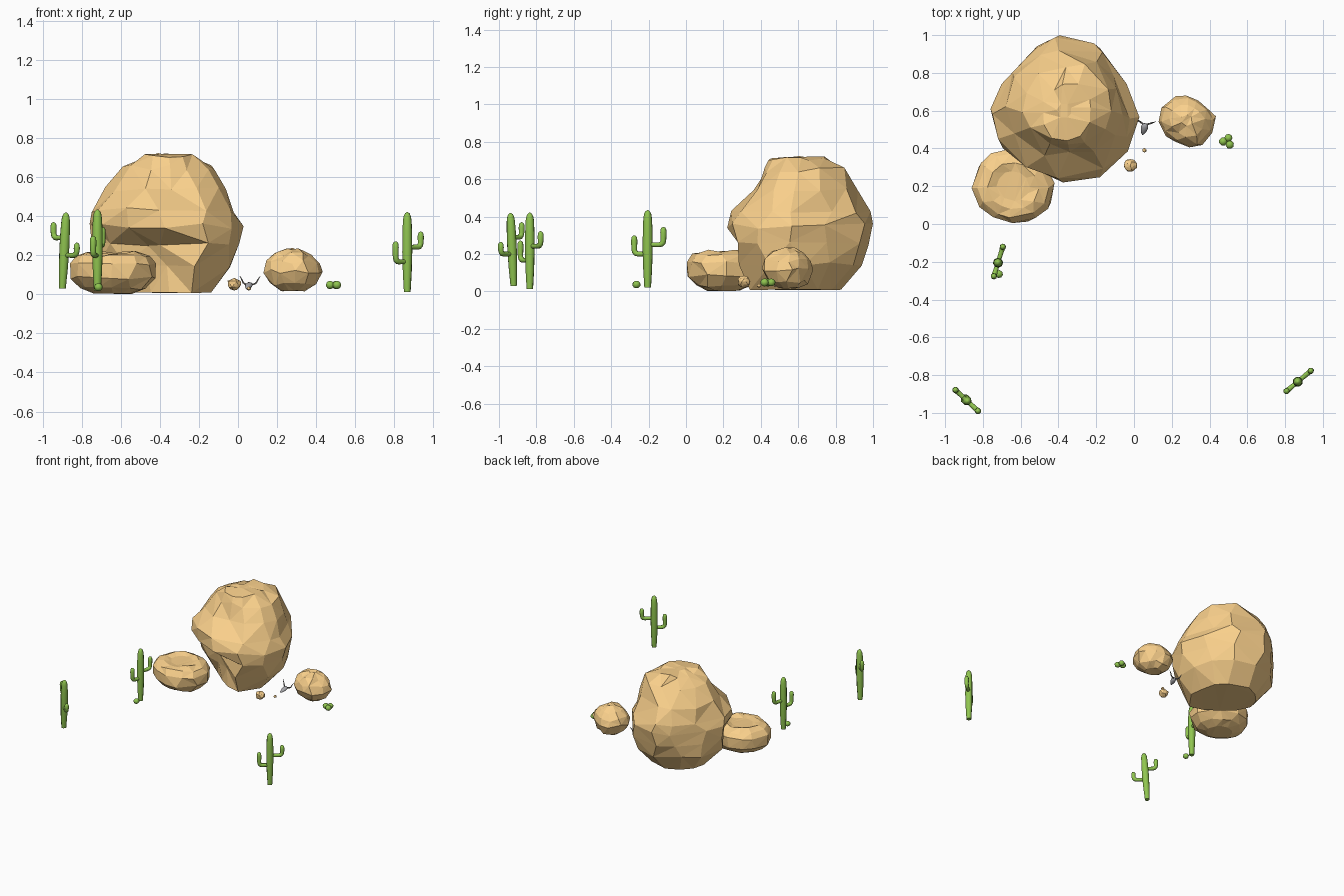
import bpy, bmesh, random
from math import sin, cos, pi, radians
from mathutils import Vector

if "Cube" in bpy.data.objects:
    bpy.data.objects.remove(bpy.data.objects["Cube"])

random.seed(4)


def material(name, rgb):
    m = bpy.data.materials.new(name)
    m.diffuse_color = (*rgb, 1)
    m.use_nodes = True
    m.node_tree.nodes["Principled BSDF"].inputs["Base Color"].default_value = m.diffuse_color
    return m


SAND = material("sandstone", (0.95, 0.63, 0.26))
GREEN = material("cactus_green", (0.28, 0.56, 0.08))
BONE = material("bone", (0.38, 0.38, 0.40))
HORN = material("horn", (0.16, 0.15, 0.14))


def finish(bm, name, mat, smooth=False):
    bmesh.ops.recalc_face_normals(bm, faces=bm.faces[:])
    me = bpy.data.meshes.new(name)
    bm.to_mesh(me)
    bm.free()
    me.materials.append(mat)
    ob = bpy.data.objects.new(name, me)
    bpy.context.collection.objects.link(ob)
    if smooth:
        bpy.context.view_layer.objects.active = ob
        ob.select_set(True)
        bpy.ops.object.shade_smooth_by_angle(angle=radians(50))
        ob.select_set(False)
    return ob


def skin(bm, rings):
    for a, b in zip(rings, rings[1:]):
        n = len(a)
        for i in range(n):
            bm.faces.new((a[i], a[(i + 1) % n], b[(i + 1) % n], b[i]))
    bm.faces.new(rings[0])
    bm.faces.new(rings[-1])


def rock(name, cx, cy, levels, jitter):
    """Faceted boulder: stacked rings of 12 radii, lightly jittered."""
    bm = bmesh.new()
    rings = []
    for k, (z, radii) in enumerate(levels):
        ring = []
        for i, r in enumerate(radii):
            a = 2 * pi * (i + random.uniform(-.25, .25)) / len(radii)
            dz = random.uniform(-jitter, jitter)
            if k == 0:
                dz = abs(dz) * .5
            if k == len(levels) - 1:
                dz *= .4
            ring.append(bm.verts.new((cx + r * cos(a), cy + r * sin(a), z + dz)))
        rings.append(ring)
    skin(bm, rings)
    bmesh.ops.remove_doubles(bm, verts=bm.verts[:], dist=1.75 * jitter)
    bmesh.ops.triangulate(bm, faces=bm.faces[:])
    return finish(bm, name, SAND)


def scaled(radii, steps):
    return [(z, [r * s for r in radii]) for z, s in steps]


# big boulder, hollowed under its front left side
rock("big_boulder", -.37, .6, [
    (.005, [.22, .22, .22, .23, .22, .22, .22, .19, .18, .23, .29, .26]),
    (.15, [.33, .32, .34, .34, .33, .34, .35, .26, .20, .22, .35, .36]),
    (.26, [.38, .34, .38, .38, .35, .35, .38, .32, .22, .25, .39, .39]),
    (.35, [.40, .36, .39, .40, .37, .36, .39, .38, .35, .38, .40, .40]),
    (.43, [.35, .32, .37, .39, .36, .34, .38, .38, .36, .36, .37, .36]),
    (.54, [.31, .30, .31, .32, .32, .32, .31, .29, .26, .22, .27, .30]),
    (.65, [.25, .26, .27, .23, .24, .22, .22, .20, .19, .18, .20, .24]),
    (.71, [.14, .15, .16, .14, .12, .12, .11, .13, .16, .16, .16, .15]),
    (.72, [.04] * 12)], .014)

# low slab rock with a shallow dished top
rock("slab_rock", -.64, .2, scaled(
    [.22, .205, .20, .20, .21, .21, .22, .21, .195, .195, .205, .22],
    [(.002, .45), (.03, .76), (.085, .99), (.155, 1), (.195, .86), (.215, .62), (.203, .4)]), .008)

# medium rock on the right
rock("medium_rock", .28, .55, scaled(
    [.155, .13, .12, .13, .14, .15, .15, .14, .13, .145, .155, .15],
    [(.015, .4), (.05, .78), (.12, 1), (.165, .9), (.205, .62), (.232, .22)]), .012)

# small stone and pebble
for name, loc, r in (("small_stone", (-.02, .31, .052), .037), ("pebble", (.055, .39, .03), .012)):
    bm = bmesh.new()
    bmesh.ops.create_icosphere(bm, subdivisions=2, radius=r)
    for v in bm.verts:
        v.co *= random.uniform(.85, 1.05)
        v.co.z *= .88
    bmesh.ops.translate(bm, verts=bm.verts[:], vec=loc)
    finish(bm, name, SAND)


def tube(name, path, radii, ribs, mat, loc, angle):
    """Tube along a path in the local xz plane; ribs alternate the radius."""
    bm = bmesh.new()
    pts = [Vector((x, 0, z)) for x, z in path]
    rings = []
    n = ribs * 2
    for k, (p, r) in enumerate(zip(pts, radii)):
        t = (pts[min(k + 1, len(pts) - 1)] - pts[max(k - 1, 0)]).normalized()
        side = Vector((0, 1, 0))
        up = t.cross(side)
        ring = []
        for i in range(n):
            q = r * (1 if i % 2 else .92)
            ring.append(bm.verts.new(p + up * q * cos(2 * pi * i / n) + side * q * sin(2 * pi * i / n)))
        rings.append(ring)
    skin(bm, rings)
    ob = finish(bm, name, mat, True)
    ob.location = loc
    ob.rotation_euler.z = radians(angle)
    return ob


def cactus(tag, loc, angle, height, lean, arms):
    """Column with two bent arms; arm = (reach, joint height, tip height)."""
    fr = [0, .25, .5, .75, .9, .95, .98, 1]
    rad = [.018, .024, .027, .026, .023, .019, .013, .003]
    tube(f"{tag}_trunk", [(lean * (f - .5), f * height) for f in fr], rad, 8, GREEN, loc, angle)
    for n, (reach, joint, tip) in enumerate(arms):
        s = 1 if reach > 0 else -1
        b = .022
        path = [(0, joint), (reach - s * b, joint)]
        path += [(reach - s * b + s * b * sin(a), joint + b - b * cos(a))
                 for a in (pi / 6, pi / 3, pi / 2)]
        path += [(reach, tip - .03), (reach, tip - .012), (reach, tip - .004), (reach, tip)]
        tube(f"{tag}_arm_{n + 1}", path,
             [.012, .014, .015, .015, .015, .017, .015, .010, .002], 8, GREEN, loc, angle)


cactus("near_rock_cactus", (-.72, -.205, .02), 73, .415, 0, [(.088, .23, .325), (-.075, .18, .28)])
cactus("left_cactus", (-.89, -.93, .03), -43, .39, .025, [(.088, .17, .235), (-.075, .26, .34)])
cactus("right_cactus", (.867, -.835, .012), 40, .41, 0, [(.09, .23, .31), (-.078, .155, .26)])

# little barrel cacti
for n, (x, y, z, r) in enumerate([(.472, .437, .048, .023), (.5, .456, .048, .022),
                                  (.507, .42, .048, .023), (-.715, -.265, .037, .022)]):
    steps = [-.97, -.75, -.3, .2, .6, .88, .99]
    tube(f"barrel_cactus_{n + 1}", [(0, s * r * .92) for s in steps],
         [r * (1 - s * s) ** .5 for s in steps], 8, GREEN, (x, y, z), n * 20)

# animal skull: tapered head, two curved horns
bm = bmesh.new()
bmesh.ops.create_icosphere(bm, subdivisions=2, radius=1)
for v in bm.verts:
    taper = .75 + .3 * v.co.y
    v.co = Vector((v.co.x * .024 * taper, v.co.y * .036, v.co.z * .017 * taper))
skull = finish(bm, "skull", BONE, True)
skull.location = (.053, .502, .042)
skull.rotation_euler = (radians(25), 0, radians(-15))
for s, name, turn in ((1, "horn_right", 18), (-1, "horn_left", -35)):
    tube(name, [(s * .005, .052), (s * .025, .052), (s * .038, .06), (s * .046, .075), (s * .06, .095)],
         [.005, .005, .0045, .0035, .001], 4, HORN, (.058, .523, 0), turn)
